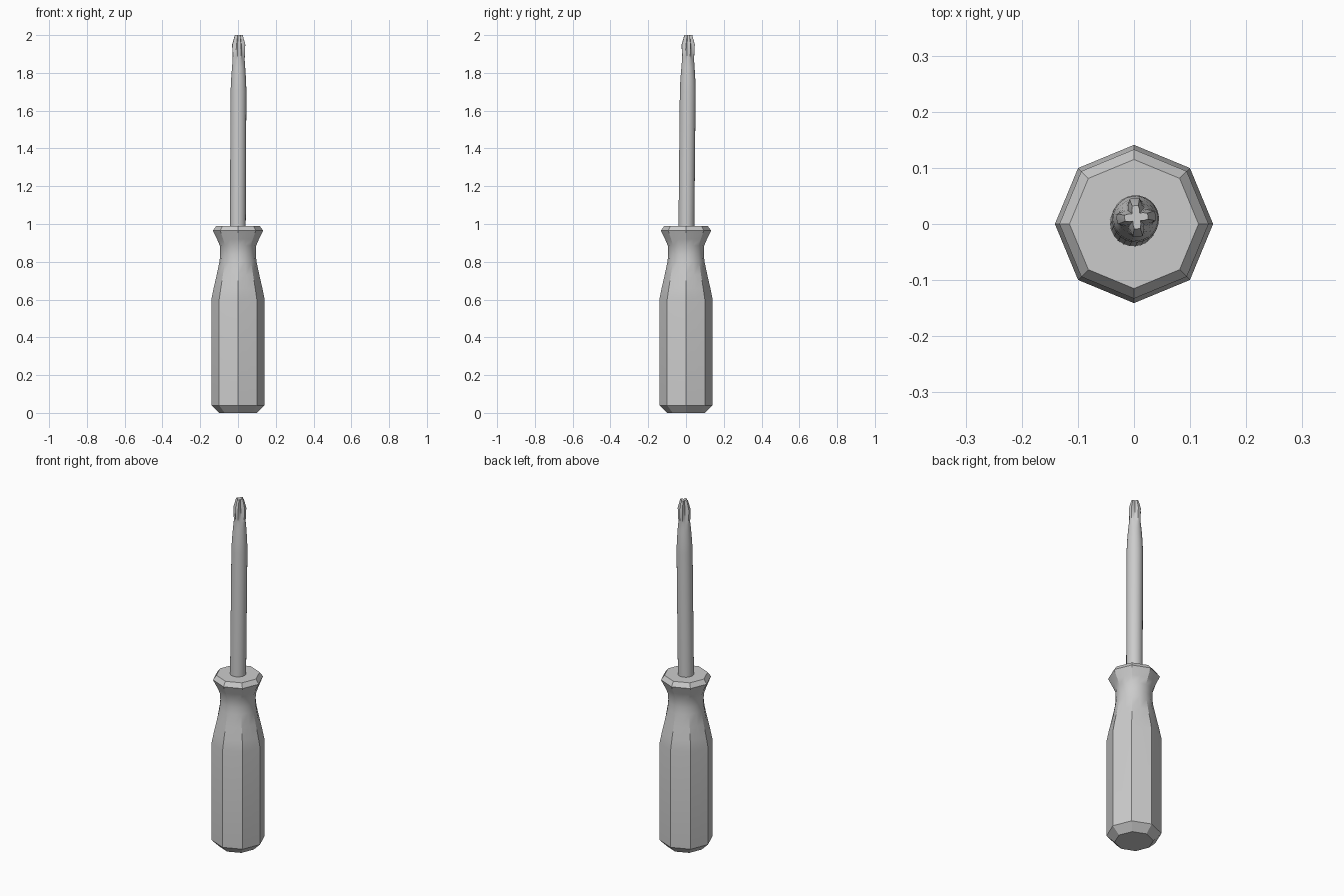
import bpy
import bmesh
from math import cos, sin, pi, radians

if "Cube" in bpy.data.objects:
    bpy.data.objects.remove(bpy.data.objects["Cube"])


def loft(name, rings, smooth_angle):
    """Skin a stack of equal-sized vertex rings and cap both ends."""
    bm = bmesh.new()
    loops = [[bm.verts.new(p) for p in ring] for ring in rings]
    n = len(loops[0])
    for a, b in zip(loops, loops[1:]):
        for i in range(n):
            j = (i + 1) % n
            bm.faces.new((a[i], a[j], b[j], b[i]))
    bm.faces.new(loops[0][::-1])
    bm.faces.new(loops[-1])
    bmesh.ops.recalc_face_normals(bm, faces=bm.faces)
    mesh = bpy.data.meshes.new(name)
    bm.to_mesh(mesh)
    bm.free()
    obj = bpy.data.objects.new(name, mesh)
    bpy.context.collection.objects.link(obj)
    bpy.ops.object.select_all(action='DESELECT')
    obj.select_set(True)
    bpy.context.view_layer.objects.active = obj
    bpy.ops.object.shade_smooth_by_angle(angle=radians(smooth_angle))
    return obj


def handle_ring(z, r, roundness):
    """Octagon (roundness 0) blending to a 16-sided circle (roundness 1)."""
    flat = cos(pi / 8)
    pts = []
    for i in range(16):
        k = flat + (1 - flat) * roundness if i % 2 else 1
        a = i * pi / 8
        pts.append((r * k * cos(a), r * k * sin(a), z))
    return pts


def shaft_ring(z, r, groove):
    """Circle with four grooves; the shaft leans very slightly."""
    t = z - 0.98
    cx, cy = -0.001 + 0.005 * t, 0.002 + 0.01 * t
    depth = (0, 0, 0.6, 1, 0.6, 0)
    pts = []
    for i in range(24):
        k = r * (1 - groove * depth[i % 6])
        a = radians(15 * i + 5)
        pts.append((cx + k * cos(a), cy + k * sin(a), z))
    return pts


# Handle: octagonal grip, rounded waist, flared collar
handle_profile = [
    (0.0, 0.10, 0), (0.04, 0.141, 0), (0.60, 0.141, 0), (0.66, 0.129, 0.2),
    (0.73, 0.113, 0.6), (0.80, 0.098, 1), (0.84, 0.094, 1), (0.885, 0.096, 1),
    (0.92, 0.111, 0.6), (0.965, 0.133, 0), (0.99, 0.115, 0),
]
loft("handle", [handle_ring(*p) for p in handle_profile], 25)

# Shaft with cross-shaped driving tip
shaft_profile = [
    (0.97, 0.042, 0), (1.70, 0.042, 0), (1.76, 0.040, 0), (1.83, 0.035, 0),
    (1.87, 0.032, 0.05), (1.90, 0.033, 0.28), (1.95, 0.035, 0.5),
    (2.0, 0.021, 0.55),
]
loft("shaft", [shaft_ring(*p) for p in shaft_profile], 30)
